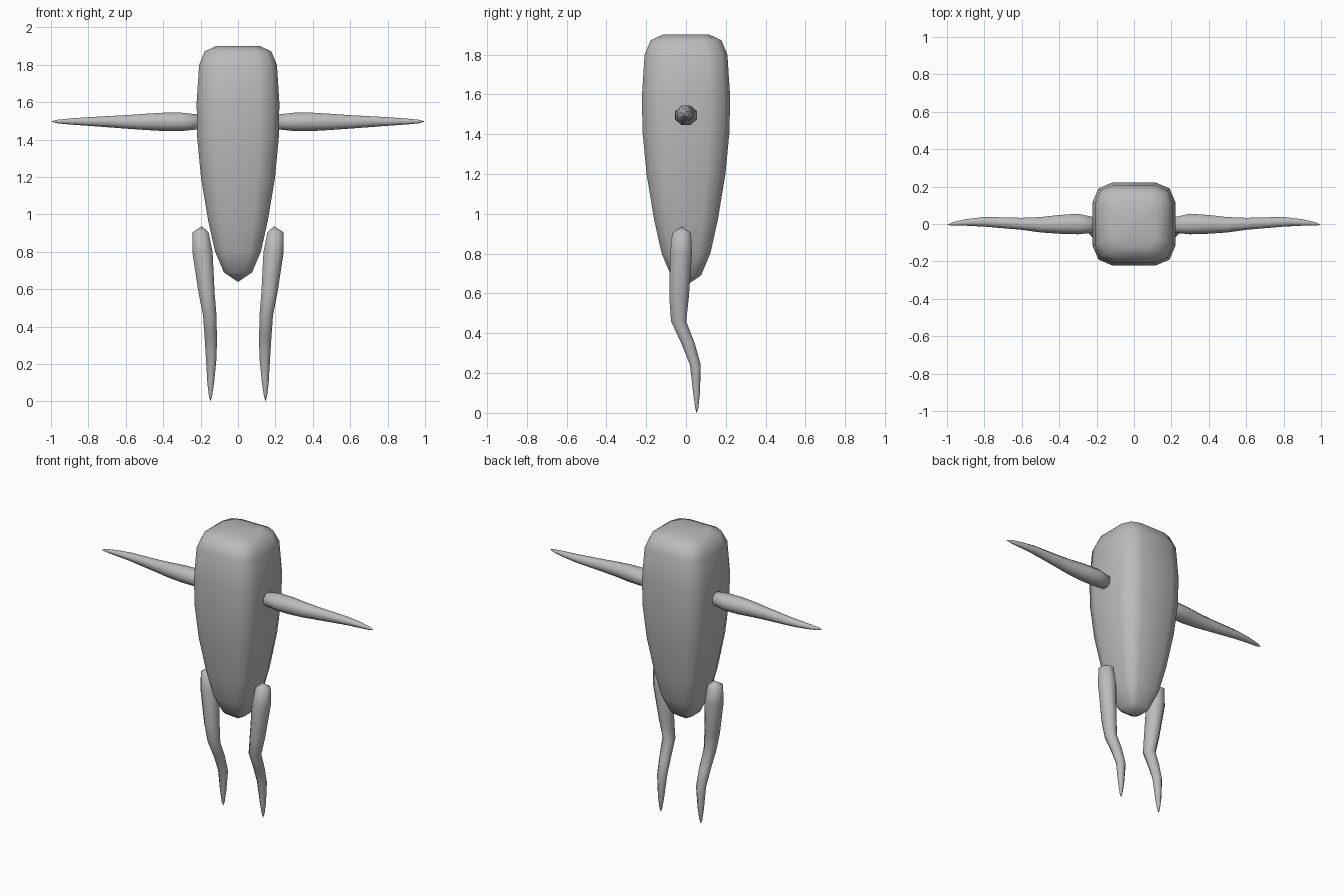
import bpy, bmesh, math

if "Cube" in bpy.data.objects:
    bpy.data.objects.remove(bpy.data.objects["Cube"])

grey = bpy.data.materials.new("grey")
grey.diffuse_color = (0.5, 0.5, 0.5, 1)
grey.use_nodes = True
grey.node_tree.nodes["Principled BSDF"].inputs["Base Color"].default_value = grey.diffuse_color


def loft(name, rings, start, end):
    """Skin equal-sized rings of points; close each end on a pole."""
    bm = bmesh.new()
    loops = [[bm.verts.new(p) for p in ring] for ring in rings]
    n = len(loops[0])
    for a, b in zip(loops, loops[1:]):
        for i in range(n):
            j = (i + 1) % n
            bm.faces.new((a[i], a[j], b[j], b[i]))
    for pole, ring in ((start, loops[0]), (end, loops[-1])):
        v = bm.verts.new(pole)
        for i in range(n):
            bm.faces.new((v, ring[i], ring[(i + 1) % n]))
    bmesh.ops.recalc_face_normals(bm, faces=bm.faces)
    me = bpy.data.meshes.new(name)
    bm.to_mesh(me)
    bm.free()
    me.materials.append(grey)
    for p in me.polygons:
        p.use_smooth = True
    ob = bpy.data.objects.new(name, me)
    bpy.context.collection.objects.link(ob)
    return ob


def circle(n=8):
    return [(math.cos(2 * math.pi * (i + .5) / n) / math.cos(math.pi / n),
             math.sin(2 * math.pi * (i + .5) / n) / math.cos(math.pi / n)) for i in range(n)]


# Body: rounded square section, (height, half width), tapering to the bottom
quarter = [(1, 0), (1, .53), (.86, .86), (.53, 1)]
section = []
for k in range(4):
    for x, y in quarter:
        for _ in range(k):
            x, y = -y, x
        section.append((x, y))
profile = [(1.90, .118), (1.872, .178), (1.80, .208), (1.60, .221), (1.42, .219),
           (1.20, .198), (.97, .160), (.80, .122), (.69, .075)]
loft("body", [[(x * r, y * r, z) for x, y in section] for z, r in profile],
     (0, 0, 1.90), (0, 0, .64))

# Arms: (x, centre y, centre z, half y, half z)
arm = [(.215, -.005, 1.495, .042, .040), (.30, 0, 1.495, .055, .049),
       (.40, -.002, 1.495, .050, .049), (.50, -.004, 1.495, .041, .043),
       (.60, .001, 1.495, .032, .036), (.80, .012, 1.497, .026, .023),
       (.90, .008, 1.497, .017, .016), (.97, .001, 1.497, .009, .009)]
# Legs: (z, centre x, centre y, half x, half y)
leg = [(.905, .20, -.022, .043, .047), (.80, .19, -.025, .054, .055),
       (.58, .168, -.035, .043, .049), (.46, .151, -.037, .036, .038),
       (.35, .146, .010, .033, .034), (.24, .143, .047, .029, .027),
       (.10, .146, .053, .018, .017), (.025, .147, .054, .008, .008)]
for side, s in (("right", 1), ("left", -1)):
    loft(side + "_arm",
         [[(s * x, cy + a * hy, cz + b * hz) for a, b in circle()] for x, cy, cz, hy, hz in arm],
         (s * .195, -.005, 1.495), (s, -.005, 1.497))
    loft(side + "_leg",
         [[(s * (cx + a * hx), cy + b * hy, z) for a, b in circle()] for z, cx, cy, hx, hy in leg],
         (s * .193, -.02, .937), (s * .147, .054, 0))
